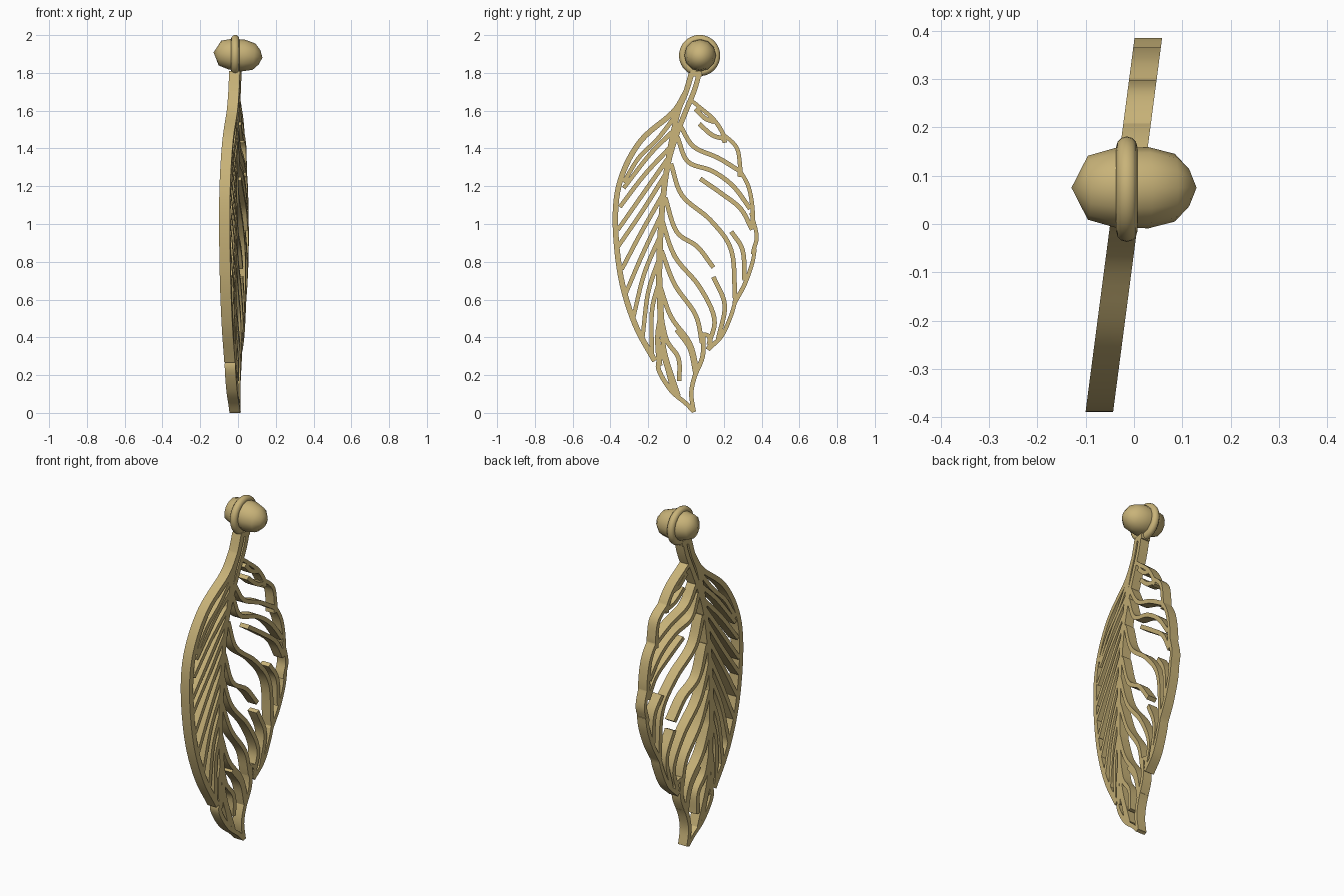
import bpy, bmesh, math
from mathutils import Vector, Matrix
from mathutils.geometry import delaunay_2d_cdt, intersect_point_quad_2d

if "Cube" in bpy.data.objects:
    bpy.data.objects.remove(bpy.data.objects["Cube"])

gold = bpy.data.materials.new("gold")
gold.diffuse_color = (0.58, 0.45, 0.19, 1)
gold.use_nodes = True
gold.node_tree.nodes["Principled BSDF"].inputs["Base Color"].default_value = gold.diffuse_color


def smooth_path(pts, n=6):
    """Catmull-Rom curve through 2D points."""
    p = [Vector(q) for q in pts]
    p = [2 * p[0] - p[1]] + p + [2 * p[-1] - p[-2]]
    out = []
    for i in range(1, len(p) - 2):
        a, b, c, d = p[i - 1:i + 3]
        for k in range(n):
            t = k / n
            out.append(0.5 * (2 * b + (c - a) * t + (2 * a - 5 * b + 4 * c - d) * t ** 2
                              + (3 * b - a - 3 * c + d) * t ** 3))
    return out + [p[-2]]


verts, quads = [], []


def ribbon(pts, w0, w1):
    """Tapered flat band along a path, collected as quads."""
    path = smooth_path(pts)
    base = len(verts)
    for i, p in enumerate(path):
        d = (path[min(i + 1, len(path) - 1)] - path[max(i - 1, 0)]).normalized()
        w = (w0 + (w1 - w0) * i / (len(path) - 1)) / 2
        nrm = Vector((-d.y, d.x)) * w
        verts.extend((p - nrm, p + nrm))
    for i in range(len(path) - 1):
        a = base + 2 * i
        quads.append((a, a + 2, a + 3, a + 1))


# midrib and stem strands
ribbon([(.07, 1.80), (.045, 1.71), (0, 1.6), (-.055, 1.46), (-.095, 1.32), (-.12, 1.15), (-.135, .95),
        (-.142, .75), (-.138, .6), (-.13, .46)], .026, .034)
ribbon([(.03, 1.80), (.0, 1.70), (-.04, 1.6), (-.075, 1.45), (-.105, 1.28), (-.125, 1.1)], .03, .025)
ribbon([(.02, 1.795), (.085, 1.795)], .03, .03)
# left margin
ribbon([(.0, 1.70), (-.07, 1.59), (-.24, 1.44), (-.345, 1.24), (-.374, 1.02), (-.345, .72),
        (-.27, .47), (-.165, .275)], .028, .03)
# right margin, in scalloped pieces
for pts in ([(.02, 1.66), (.07, 1.62), (.145, 1.555), (.195, 1.48), (.205, 1.43)],
            [(.19, 1.48), (.265, 1.41), (.285, 1.32), (.285, 1.25)],
            [(.275, 1.30), (.33, 1.2), (.352, 1.08), (.35, .98)],
            [(.345, 1.06), (.374, .94), (.36, .87), (.355, .84)],
            [(.365, .87), (.35, .79), (.31, .68), (.255, .58)],
            [(.265, .61), (.24, .52), (.19, .41), (.115, .335)]):
    ribbon(pts, .02, .024)
# leaf tip outline
ribbon([(-.135, .30), (-.145, .23), (-.08, .12), (0, .05), (.042, .005)], .026, .022)
ribbon([(.09, .41), (.088, .3), (.045, .19), (.028, .1), (.042, .005)], .026, .022)
ribbon([(-.135, .52), (-.15, .40), (-.14, .25)], .024, .03)
ribbon([(.115, .335), (.13, .37), (.115, .41), (.085, .415)], .024, .02)

left_veins = [
    [(-.05, 1.58), (-.15, 1.45), (-.25, 1.35), (-.33, 1.22)],
    [(-.07, 1.49), (-.19, 1.37), (-.33, 1.19)],
    [(-.08, 1.41), (-.22, 1.26), (-.35, 1.09)],
    [(-.1, 1.34), (-.22, 1.17), (-.36, .97)],
    [(-.11, 1.26), (-.23, 1.07), (-.36, .88)],
    [(-.12, 1.16), (-.24, .95), (-.34, .76)],
    [(-.13, 1.05), (-.23, .84), (-.32, .63)],
    [(-.13, .95), (-.22, .74), (-.28, .5)],
    [(-.14, .82), (-.2, .64), (-.23, .4)],
    [(-.14, .70), (-.18, .54), (-.18, .3)],
]
right_veins = [
    [(.05, 1.61), (.1, 1.56), (.15, 1.54)],
    [(.07, 1.53), (.14, 1.47), (.21, 1.45)],
    [(-.03, 1.52), (.04, 1.41), (.17, 1.35), (.285, 1.28)],
    [(-.045, 1.46), (.01, 1.33), (.14, 1.28), (.25, 1.2), (.34, 1.08)],
    [(.075, 1.24), (.19, 1.16), (.29, 1.08), (.35, .97)],
    [(-.08, 1.32), (-.02, 1.15), (.13, 1.02), (.24, .86), (.26, .6)],
    [(-.11, 1.14), (-.05, .96), (.06, .88), (.145, .77)],
    [(.24, .96), (.30, .86), (.31, .7)],
    [(-.13, 1.03), (-.06, .83), (.07, .67), (.15, .5), (.12, .36)],
    [(.145, .72), (.205, .57), (.17, .39)],
    [(-.13, .86), (-.06, .68), (.05, .52), (.085, .37)],
    [(-.14, .68), (-.08, .51), (.02, .37), (.06, .22)],
    [(-.05, .44), (.02, .34), (.05, .21)],
    [(-.13, .5), (-.1, .38), (-.04, .29), (-.035, .17)],
    [(-.14, .36), (-.1, .24), (-.07, .12)],
    [(-.13, .46), (-.11, .31), (-.04, .09)],
]
for v in left_veins:
    ribbon(v, .024, .022)
for v in right_veins:
    ribbon(v, .024, .024)

# merge the overlapping bands into one flat sheet, keeping only covered triangles
edges = [(q[i], q[(i + 1) % 4]) for q in quads for i in range(4)]
co, _, faces, _, _, _ = delaunay_2d_cdt(verts, edges, [], 0, 1e-5)
corners = [[verts[i] for i in q] for q in quads]
boxes = [(min(p.x for p in c), max(p.x for p in c), min(p.y for p in c), max(p.y for p in c)) for c in corners]


def covered(p):
    return any(b[0] <= p.x <= b[1] and b[2] <= p.y <= b[3] and intersect_point_quad_2d(p, *c)
               for b, c in zip(boxes, corners))


bm = bmesh.new()
bv = [bm.verts.new((0, p.x, p.y)) for p in co]
for f in faces:
    if covered(sum((co[i] for i in f), Vector((0, 0))) / len(f)):
        bm.faces.new([bv[i] for i in f])
bmesh.ops.delete(bm, geom=[v for v in bm.verts if not v.link_faces], context='VERTS')
bmesh.ops.recalc_face_normals(bm, faces=bm.faces)

# thicken the sheet and turn it slightly about the vertical
T = .057
res = bmesh.ops.extrude_face_region(bm, geom=bm.faces[:], use_keep_orig=True)
for g in res["geom"]:
    if isinstance(g, bmesh.types.BMVert):
        g.co.x += T
for v in bm.verts:
    v.co.x += -.0208 + .131 * v.co.y - T / 2
    v.co.z = max(v.co.z, 0)
bmesh.ops.recalc_face_normals(bm, faces=bm.faces)
me = bpy.data.meshes.new("leaf")
bm.to_mesh(me)
bm.free()
leaf = bpy.data.objects.new("leaf", me)
bpy.context.collection.objects.link(leaf)
me.materials.append(gold)
bpy.context.view_layer.objects.active = leaf
leaf.select_set(True)
bpy.ops.object.shade_smooth_by_angle(angle=math.radians(35))

# ring around the bead
bpy.ops.mesh.primitive_torus_add(location=(-.015, .072, 1.892), rotation=(0, math.pi / 2, 0),
                                 major_radius=.087, minor_radius=.022,
                                 major_segments=40, minor_segments=12)
ring = bpy.context.object
ring.name = "ring"
ring.data.materials.append(gold)
bpy.ops.object.shade_smooth()

# coarse pointed bead through the ring, turned from a short profile (x, radius)
profile = [(-.13, 0), (-.096, .066), (-.04, .082), (.03, .084), (.085, .07), (.115, .038), (.13, 0)]
bm = bmesh.new()
pv = [bm.verts.new((x, 0, r)) for x, r in profile]
pe = [bm.edges.new(p) for p in zip(pv, pv[1:])]
bmesh.ops.spin(bm, geom=pv + pe, cent=(0, 0, 0), axis=(1, 0, 0), angle=math.tau, steps=12)
bmesh.ops.remove_doubles(bm, verts=bm.verts, dist=1e-4)
bmesh.ops.recalc_face_normals(bm, faces=bm.faces)
for f in bm.faces:
    f.smooth = True
bm.transform(Matrix.Translation((0, .075, 1.895)) @ Matrix.Rotation(math.radians(6), 4, 'Y'))
me = bpy.data.meshes.new("bead")
bm.to_mesh(me)
bm.free()
me.materials.append(gold)
bpy.context.collection.objects.link(bpy.data.objects.new("bead", me))
